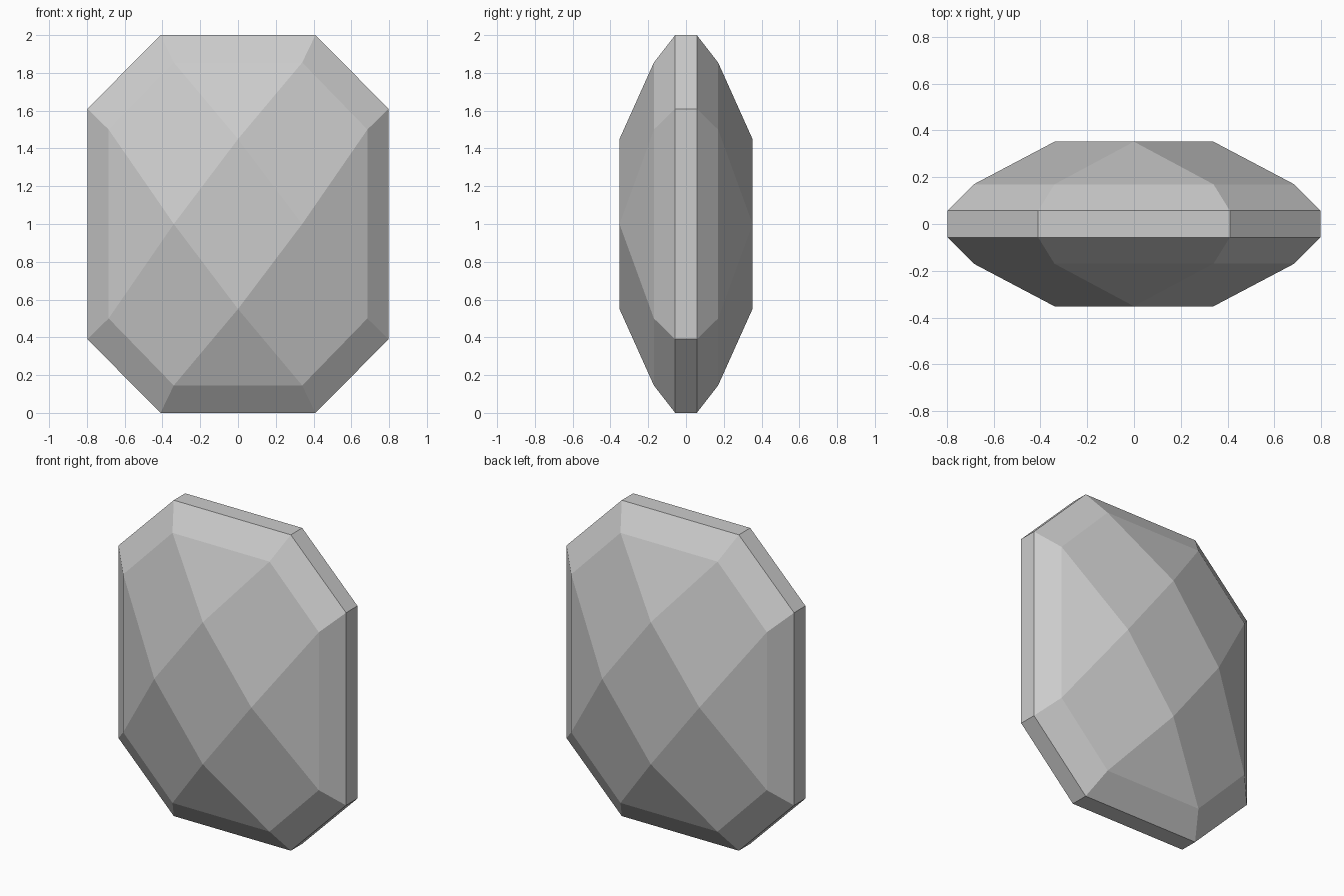
import bpy, bmesh

if "Cube" in bpy.data.objects:
    bpy.data.objects.remove(bpy.data.objects["Cube"])

bm = bmesh.new()


def octagon(a, b, c, d, y):
    """Ring of eight corners, starting at the top right, going clockwise from the front."""
    quarter = [(a, d), (b, c)]
    right = quarter + [(x, -z) for x, z in reversed(quarter)]
    pts = right + [(-x, -z) for x, z in right]
    return [bm.verts.new((x, y, z + 1)) for x, z in pts]


def bridge(r1, r2):
    for i in range(8):
        j = (i + 1) % 8
        bm.faces.new((r1[i], r1[j], r2[j], r2[i]))


# girdle, bevel and faceted crown on each side
girdles = []
for s in (-1, 1):
    girdle = octagon(0.41, 0.797, 0.61, 1.0, s * 0.057)
    rim = octagon(0.34, 0.685, 0.5, 0.855, s * 0.17)
    bridge(girdle, rim)
    girdles.append(girdle)
    # diamond-shaped table: right, bottom, left, top
    table = [bm.verts.new((x, s * 0.352, z + 1))
             for x, z in ((0.34, 0), (0, -0.45), (-0.34, 0), (0, 0.45))]
    bm.faces.new(table)
    for k in range(4):
        a, b, c = rim[2 * k], rim[2 * k + 1], rim[(2 * k + 2) % 8]
        bm.faces.new((table[k - 1], a, b, table[k]))   # corner facet
        bm.faces.new((table[k], b, c))                 # side facet
bridge(*girdles)

bmesh.ops.recalc_face_normals(bm, faces=bm.faces)
mesh = bpy.data.meshes.new("cut_gem")
bm.to_mesh(mesh)
bm.free()
gem = bpy.data.objects.new("cut_gem", mesh)
bpy.context.collection.objects.link(gem)
